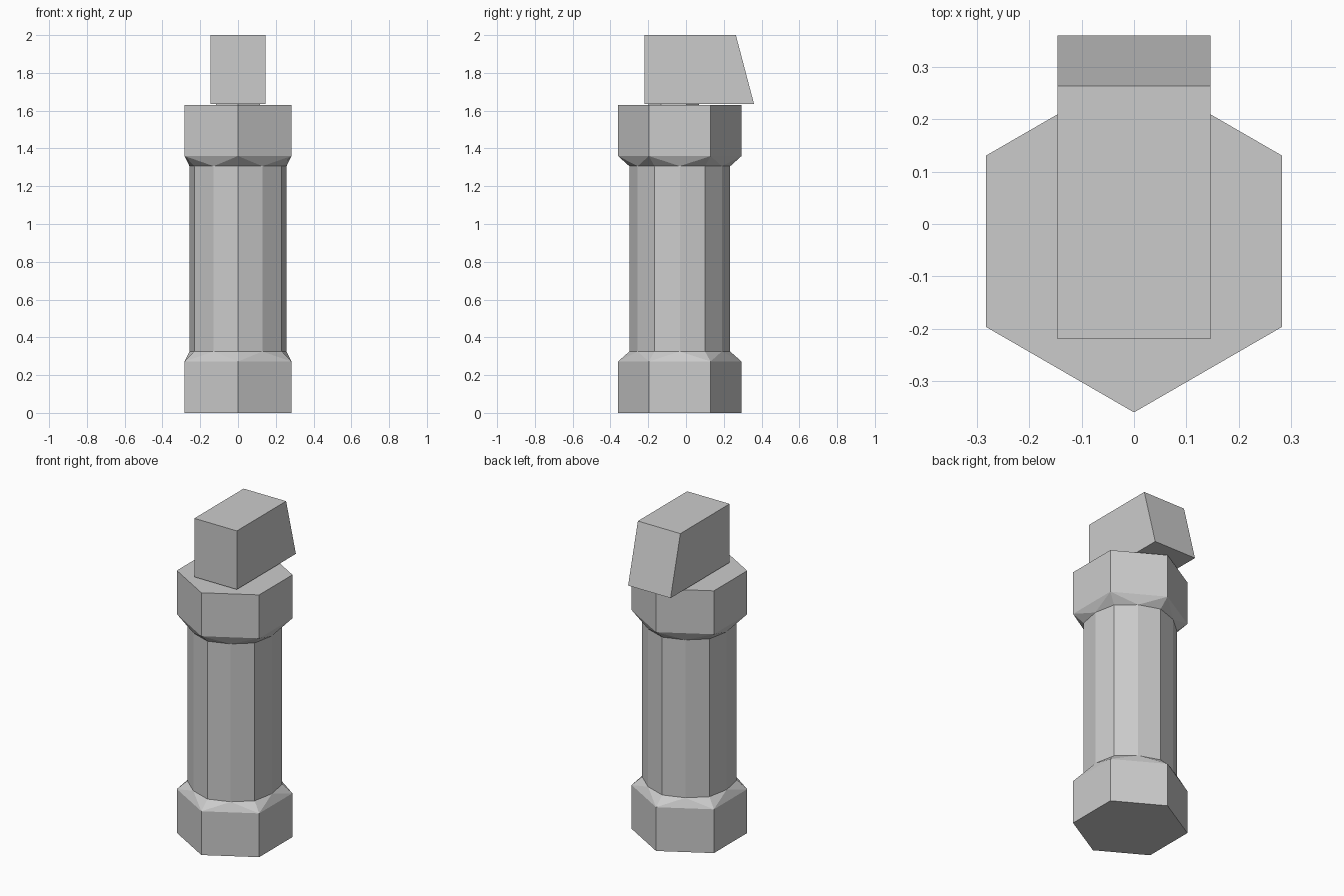
import bpy, bmesh
from math import sin, cos, pi

if "Cube" in bpy.data.objects:
    bpy.data.objects.remove(bpy.data.objects["Cube"])

CY = -0.033  # axis of the column


def make(name, build):
    bm = bmesh.new()
    build(bm)
    bmesh.ops.recalc_face_normals(bm, faces=bm.faces)
    me = bpy.data.meshes.new(name)
    bm.to_mesh(me)
    bm.free()
    ob = bpy.data.objects.new(name, me)
    bpy.context.collection.objects.link(ob)
    return ob


def ring(bm, n, radii, z, cy=CY):
    """Ring of n points starting at -y; radii are cycled."""
    return [bm.verts.new((radii[i % len(radii)] * sin(2 * pi * i / n),
                          cy - radii[i % len(radii)] * cos(2 * pi * i / n), z))
            for i in range(n)]


def bridge(bm, a, b):
    for i in range(len(a)):
        j = (i + 1) % len(a)
        bm.faces.new((a[i], a[j], b[j], b[i]))


def taper(bm, hexa, dode):
    # faceted transition between six and twelve sides
    for i in range(6):
        j = (i + 1) % 6
        mid = dode[2 * i + 1]
        bm.faces.new((hexa[i], hexa[j], mid))
        bm.faces.new((hexa[i], mid, dode[2 * i]))
        bm.faces.new((hexa[j], dode[2 * j], mid))


def column(bm):
    h = [ring(bm, 6, [0.327], z) for z in (0, 0.272, 1.36, 1.63)]
    d = [ring(bm, 12, [0.267, 0.257], z) for z in (0.325, 1.306)]
    bm.faces.new(h[0])
    bridge(bm, h[0], h[1])
    taper(bm, h[1], d[0])
    bridge(bm, d[0], d[1])
    taper(bm, h[2], d[1])
    bridge(bm, h[2], h[3])
    bm.faces.new(h[3])


def neck(bm):
    a, b = (ring(bm, 6, [0.133], z, -0.065) for z in (1.62, 1.645))
    bm.faces.new(a)
    bridge(bm, a, b)
    bm.faces.new(b)


def block(bm):
    # side profile (y, z) extruded across x
    prof = [(-0.22, 1.636), (0.36, 1.636), (0.264, 2.0), (-0.22, 2.0)]
    l, r = ([bm.verts.new((x, y, z)) for y, z in prof] for x in (-0.146, 0.146))
    bm.faces.new(l)
    bridge(bm, l, r)
    bm.faces.new(r)


make("column", column)
make("neck", neck)
make("top_block", block)
